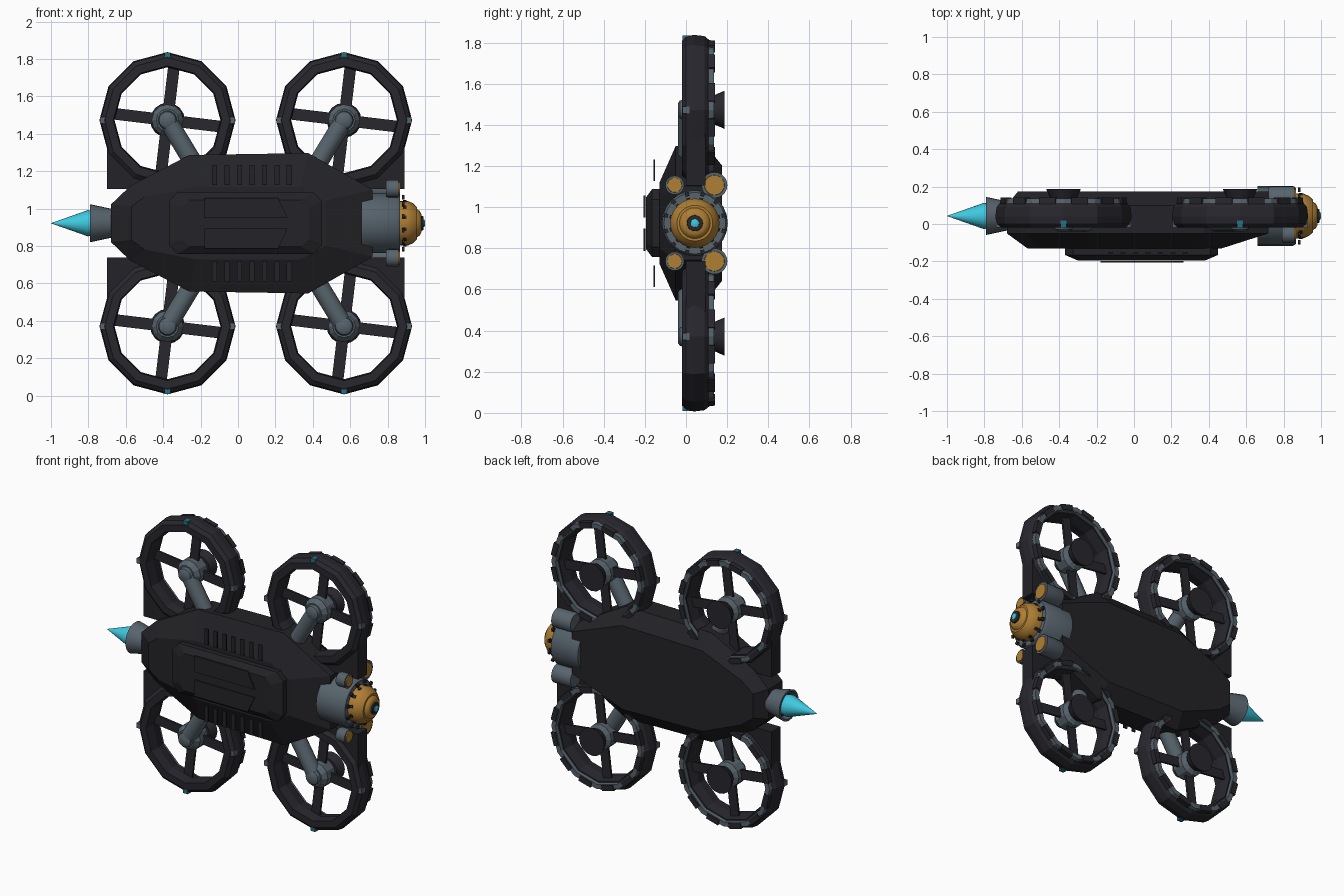
import bpy, bmesh, math
from mathutils import Vector

if "Cube" in bpy.data.objects:
    bpy.data.objects.remove(bpy.data.objects["Cube"])

CZ, CY = 0.922, 0.043          # centre line of the craft


def mat(name, c):
    m = bpy.data.materials.new(name)
    m.diffuse_color = (*c, 1)
    m.use_nodes = True
    m.node_tree.nodes["Principled BSDF"].inputs["Base Color"].default_value = m.diffuse_color
    return m


HULL = mat("dark hull", (0.017, 0.017, 0.021))
RING = mat("dark ring", (0.021, 0.020, 0.027))
GREY = mat("steel grey", (0.095, 0.125, 0.15))
GOLD = mat("gold", (0.43, 0.21, 0.035))
CYAN = mat("cyan glow", (0.05, 0.58, 0.74))
TEAL = mat("teal light", (0.02, 0.16, 0.22))


def finish(name, bm, m, smooth=False):
    bmesh.ops.recalc_face_normals(bm, faces=bm.faces)
    me = bpy.data.meshes.new(name)
    bm.to_mesh(me)
    bm.free()
    me.materials.append(m)
    if smooth:
        for p in me.polygons:
            p.use_smooth = True
        me.set_sharp_from_angle(angle=math.radians(35))
    ob = bpy.data.objects.new(name, me)
    bpy.context.collection.objects.link(ob)
    return ob


def loft(name, layers, m):
    """layers: list of (y, [(x, z), ...]) with equal point counts, capped."""
    bm = bmesh.new()
    rows = [[bm.verts.new((x, y, z)) for x, z in pts] for y, pts in layers]
    n = len(rows[0])
    for a, b in zip(rows, rows[1:]):
        for i in range(n):
            j = (i + 1) % n
            bm.faces.new((a[i], a[j], b[j], b[i]))
    bm.faces.new(rows[0])
    bm.faces.new(rows[-1])
    return finish(name, bm, m)


def lathe(name, origin, axis, prof, m, n=24, closed=False, smooth=True):
    """Turn a profile of (distance along axis, radius)."""
    o, a = Vector(origin), Vector(axis).normalized()
    ref = Vector((0, 0, 1)) if abs(a.z) < 0.01 else Vector((0, 1, 0))
    u = a.cross(ref).normalized()
    v = a.cross(u)
    bm = bmesh.new()
    rows = []
    for t, r in prof:
        r = max(r, 0.0005)
        rows.append([bm.verts.new(o + a * t + r * (u * math.cos(k * math.tau / n) + v * math.sin(k * math.tau / n)))
                     for k in range(n)])
    pairs = list(zip(rows, rows[1:])) + ([(rows[-1], rows[0])] if closed else [])
    for p, q in pairs:
        for i in range(n):
            j = (i + 1) % n
            bm.faces.new((p[i], p[j], q[j], q[i]))
    if not closed:
        bm.faces.new(rows[0])
        bm.faces.new(rows[-1])
    return finish(name, bm, m, smooth)


def box(name, c, s, m, rot=(0, 0, 0)):
    bm = bmesh.new()
    bmesh.ops.create_cube(bm, size=1)
    for v in bm.verts:
        v.co = Vector((v.co.x * s[0], v.co.y * s[1], v.co.z * s[2]))
    ob = finish(name, bm, m)
    ob.location, ob.rotation_euler = c, rot
    return ob


def mirror_z(half):
    return [(x, CZ + d) for x, d in half] + [(x, CZ - d) for x, d in reversed(half)]


# hull: bevelled long octagon
front = [(-0.57, 0.09), (-0.50, 0.14), (-0.22, 0.195), (0.33, 0.195), (0.47, 0.12)]
outer = [(-0.68, 0.10), (-0.575, 0.20), (-0.26, 0.365), (0.375, 0.375), (0.72, 0.18)]
back = [(-0.62, 0.08), (-0.53, 0.15), (-0.24, 0.27), (0.35, 0.28), (0.72, 0.14)]
loft("hull", [(-0.13, mirror_z(front)), (-0.05, mirror_z(outer)),
              (0.10, mirror_z(outer)), (0.175, mirror_z(back))], HULL)

# raised cabin on the front with two window plates
cab = [(-0.37, 0.115), (-0.325, 0.165), (0.405, 0.165), (0.45, 0.115)]
cab_top = [(-0.30, 0.085), (-0.26, 0.125), (0.34, 0.125), (0.38, 0.085)]
loft("cabin", [(-0.12, mirror_z(cab)), (-0.165, mirror_z(cab)), (-0.195, mirror_z(cab_top))], HULL)
for s in (1, -1):
    pts = [(x, CZ + s * d) for x, d in [(-0.18, 0.135), (0.215, 0.135), (0.265, 0.027), (-0.18, 0.027)]]
    loft("cabin_plate", [(-0.206, pts), (-0.198, pts)], HULL)
    for i in range(7):
        box("vent_slat", (-0.125 + i * 0.0665, -0.154, CZ + s * 0.258), (0.027, 0.009, 0.105), HULL)

# four ducted rotors
for cx, sx in ((-0.377, -1), (0.567, 1)):
    for sz in (1, -1):
        cz = CZ + sz * 0.551
        c = (cx, 0, cz)
        lathe("duct_ring", c, (0, 1, 0),
              [(-0.02, 0.29), (-0.02, 0.335), (0.0, 0.358), (0.04, 0.364), (0.09, 0.358), (0.112, 0.34),
               (0.112, 0.295), (0.045, 0.283)],
              RING, 12, True, False)
        lathe("duct_back_ring", c, (0, 1, 0),
              [(0.105, 0.302), (0.105, 0.340), (0.135, 0.336), (0.135, 0.305)], GREY, 12, True, False)
        for k in range(12):
            a = (k + 0.5) * math.tau / 12
            box("duct_clip", (cx + 0.318 * math.cos(a), 0.124, cz + 0.318 * math.sin(a)),
                (0.036, 0.034, 0.09), RING, (0, -a, 0))
        # cardinal markers, the outermost one is lit
        for k in range(4):
            a = k * math.pi / 2
            lit = (k == 1 and sz > 0) or (k == 3 and sz < 0)
            box("duct_light" if lit else "duct_joint",
                (cx + 0.340 * math.cos(a), 0.0, cz + 0.340 * math.sin(a)),
                (0.042, 0.036, 0.034), TEAL if lit else GREY, (0, -a, 0))
        # blades
        for k in range(4):
            a = k * math.pi / 2 - 0.12
            box("blade", (cx + 0.175 * math.cos(a), 0.065, cz + 0.175 * math.sin(a)),
                (0.225, 0.014, 0.062), RING, (0, -a, 0))
        # motor and rear cap
        lathe("motor", c, (0, 1, 0), [(-0.01, 0.06), (0.02, 0.085), (0.10, 0.085), (0.12, 0.05), (0.15, 0.05)],
              GREY, 12, False, False)
        lathe("motor_cap", c, (0, 1, 0), [(0.135, 0.07), (0.188, 0.093)], RING, 16)
        # arm to the hull, with a round elbow over the motor
        start = Vector((cx, 0.01, cz))
        end = Vector((cx - sx * 0.20, 0.01, cz - sz * 0.33))
        lathe("arm", start, end - start, [(0, 0.05), ((end - start).length, 0.05)], GREY, 16)
        lathe("arm_elbow", c, (0, 1, 0), [(-0.04, 0.03), (-0.03, 0.045), (0.0, 0.053), (0.04, 0.053)], GREY, 16)
        # corner web between ring and hull
        web = [(0.323, 0), (0.323, -0.368), (0, -0.368)]
        web += [(0.31 * math.sin(t * math.pi / 12), -0.31 * math.cos(t * math.pi / 12)) for t in range(7)]
        pts = [(cx + sx * x, cz + sz * z) for x, z in web]
        loft("corner_web", [(0.0, pts), (0.095, pts)], HULL)

# sensor nose on the right end
X = (1, 0, 0)
lathe("nose_collar", (0, CY, CZ), X, [(0.66, 0.16), (0.85, 0.16), (0.866, 0.15)], GREY, 24)
lathe("nose_dome", (0, CY, CZ), X,
      [(0.86, 0.12), (0.905, 0.12), (0.935, 0.107), (0.957, 0.087), (0.957, 0.075), (0.972, 0.066), (0.98, 0.05)],
      GOLD, 24)
lathe("lens_rim", (0, CY, CZ), X, [(0.97, 0.04), (0.99, 0.038), (0.992, 0.025)], RING, 20)
lathe("lens", (0, CY, CZ), X, [(0.98, 0.022), (0.996, 0.02), (1.0, 0.01)], CYAN, 16)
for k in range(12):
    a = (k + 0.5) * math.tau / 12
    box("nose_stud", (0.883, CY + 0.145 * math.cos(a), CZ + 0.145 * math.sin(a)), (0.014, 0.02, 0.02), RING, (a, 0, 0))
    box("dome_stud", (0.892, CY + 0.118 * math.cos(a), CZ + 0.118 * math.sin(a)), (0.018, 0.016, 0.018), RING, (a, 0, 0))
for s in (1, -1):
    for y, r, x0 in ((-0.055, 0.046, 0.79), (0.138, 0.063, 0.72)):
        p = (0, y, CZ + s * 0.185)
        lathe("side_sensor", p, X, [(x0, r * 0.9), (x0 + 0.012, r), (0.858, r)], GREY, 20)
        lathe("side_sensor_lens", p, X, [(0.85, r * 0.8), (0.865, r * 0.76)], GOLD, 20)

# tail nozzle and flame on the left end
lathe("nozzle", (0, CY, CZ), X,
      [(-0.74, 0.075), (-0.792, 0.088), (-0.792, 0.102), (-0.68, 0.078), (-0.60, 0.062)], GREY, 24)
lathe("nozzle_throat", (0, CY, CZ), X, [(-0.755, 0.078), (-0.745, 0.078)], RING, 24)
lathe("exhaust_flame", (0, CY, CZ), X, [(-1.0, 0), (-0.803, 0.07), (-0.75, 0.06)], CYAN, 24)
